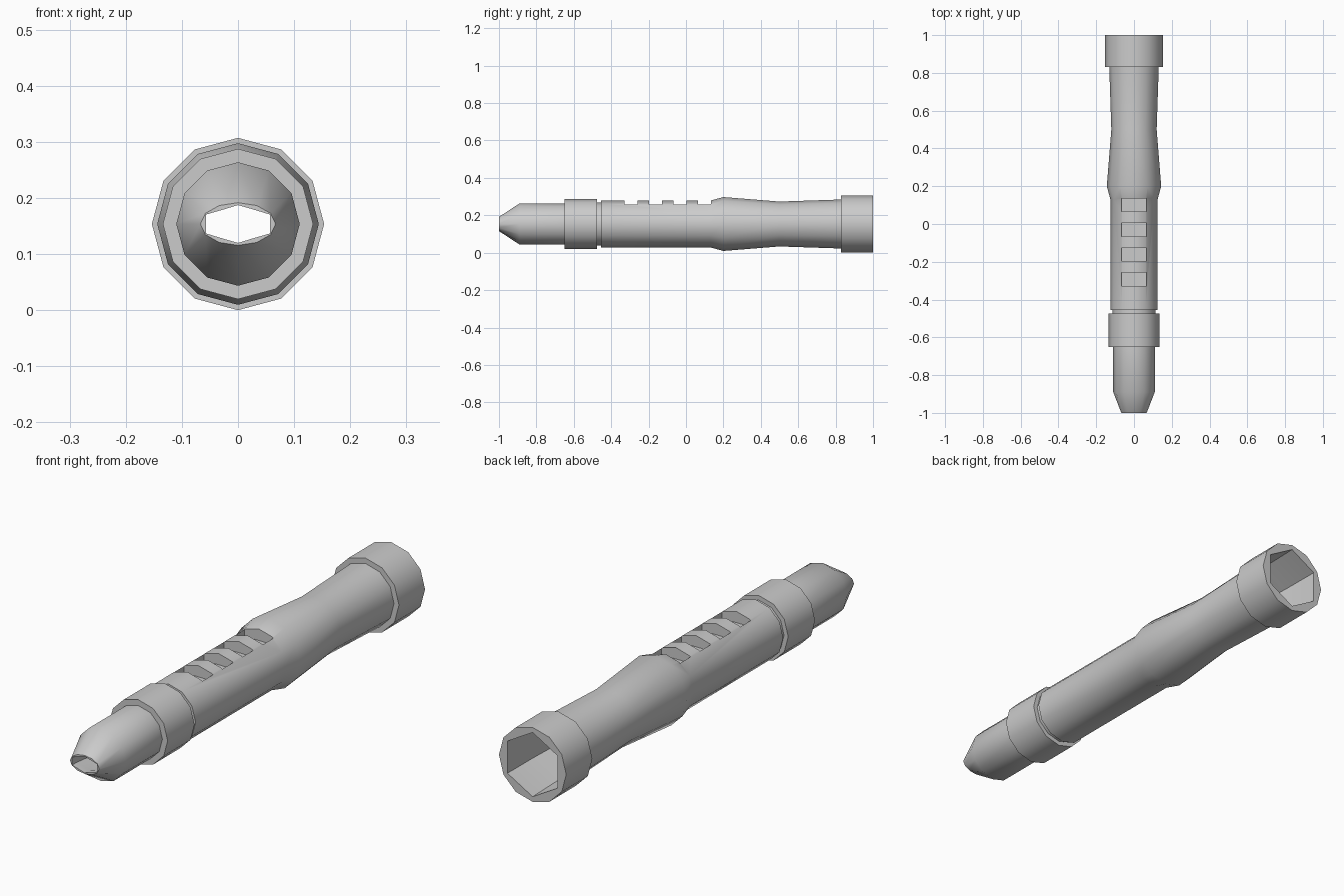
import bpy, bmesh, math

if "Cube" in bpy.data.objects:
    bpy.data.objects.remove(bpy.data.objects["Cube"])

CZ = 0.1535  # height of the long axis


def lathe(name, rings, sides):
    """Closed solid along y from rings of (y, radius_x, radius_z)."""
    bm = bmesh.new()
    loops = []
    for y, rx, rz in rings:
        angles = [math.pi / 2 + 2 * math.pi * i / sides for i in range(sides)]
        loops.append([bm.verts.new((rx * math.cos(a), y, CZ + rz * math.sin(a))) for a in angles])
    for a, b in zip(loops, loops[1:]):
        for i in range(sides):
            j = (i + 1) % sides
            bm.faces.new((a[i], a[j], b[j], b[i]))
    bm.faces.new(loops[0])
    bm.faces.new(loops[-1])
    bmesh.ops.recalc_face_normals(bm, faces=bm.faces)
    mesh = bpy.data.meshes.new(name)
    bm.to_mesh(mesh)
    bm.free()
    obj = bpy.data.objects.new(name, mesh)
    bpy.context.collection.objects.link(obj)
    return obj


def cut(target, cutter):
    mod = target.modifiers.new("cut", 'BOOLEAN')
    mod.operation = 'DIFFERENCE'
    mod.solver = 'EXACT'
    mod.object = cutter
    bpy.context.view_layer.objects.active = target
    bpy.ops.object.modifier_apply(modifier=mod.name)
    bpy.data.objects.remove(cutter)


# Turned body: flattened mouth, collar, groove, barrel, waisted grip, bell
profile = [(-0.89, .11), (-0.65, .11), (-0.65, .134), (-0.475, .134),
           (-0.475, .115), (-0.455, .115), (-0.455, .125), (0.13, .125),
           (0.2, .144), (0.5, .12), (0.83, .131), (0.83, .1535), (1.0, .1535)]
body = lathe("pipe_body", [(-1.0, .067, .038)] + [(y, r, r) for y, r in profile], 12)

# Six-sided bore, flat at the mouth and flared at the bell
bore = lathe("bore_cutter", [(-1.02, .0655, .033), (-0.97, .0655, .035), (-0.85, .068, .06),
                             (0.5, .07, .07), (0.83, .128, .128), (1.02, .133, .133)], 6)
cut(body, bore)

# Four finger slots along the top
for k in range(4):
    bpy.ops.mesh.primitive_cube_add(size=1, location=(0, 0.1 - 0.131 * k, 0.282))
    slot = bpy.context.object
    slot.name = "slot_cutter"
    slot.scale = (0.132, 0.07, 0.1)
    bpy.context.view_layer.update()
    cut(body, slot)

bpy.ops.object.select_all(action='DESELECT')
body.select_set(True)
bpy.context.view_layer.objects.active = body
bpy.ops.object.shade_smooth_by_angle(angle=math.radians(40))
